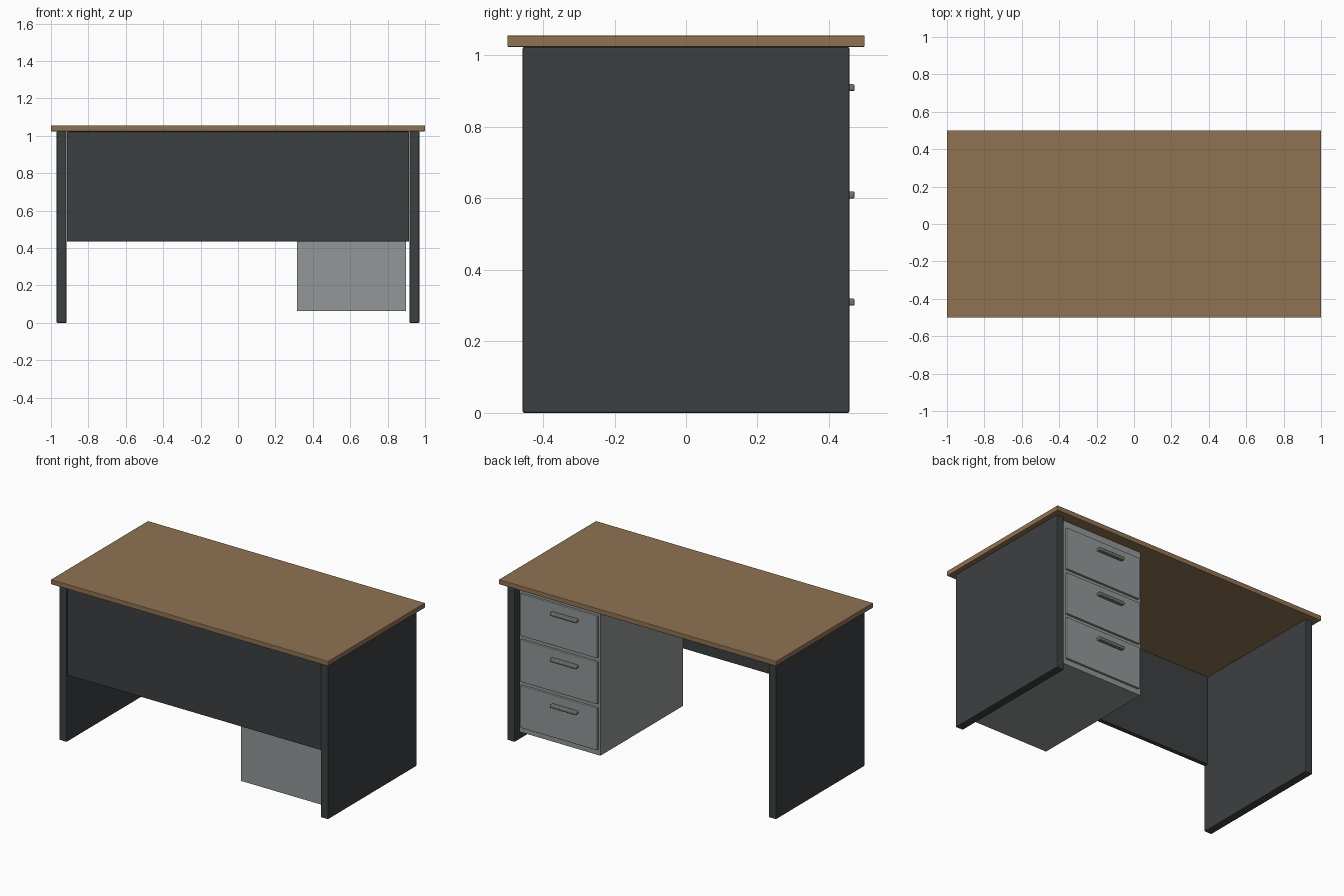
import bpy

if "Cube" in bpy.data.objects:
    bpy.data.objects.remove(bpy.data.objects["Cube"])


def material(name, rgb):
    m = bpy.data.materials.new(name)
    m.diffuse_color = (*rgb, 1)
    m.use_nodes = True
    m.node_tree.nodes["Principled BSDF"].inputs["Base Color"].default_value = m.diffuse_color
    return m


WOOD = material("wood", (0.28, 0.17, 0.087))
DARK = material("dark_panel", (0.046, 0.05, 0.053))
GREY = material("grey_metal", (0.29, 0.31, 0.31))
PULL = material("handle_metal", (0.17, 0.18, 0.18))


def box(name, x, y, z, mat, bevel=0.0, segments=2):
    """Box spanning the given (min, max) ranges, with optional soft edges."""
    bpy.ops.mesh.primitive_cube_add(
        size=1, location=[(a + b) / 2 for a, b in (x, y, z)])
    ob = bpy.context.object
    ob.name = name
    ob.scale = [b - a for a, b in (x, y, z)]
    bpy.ops.object.transform_apply(location=False, rotation=False, scale=True)
    ob.data.materials.append(mat)
    if bevel:
        mod = ob.modifiers.new("soft_edges", 'BEVEL')
        mod.width = bevel
        mod.segments = segments
    return ob


# Desk top
box("desk_top", (-1, 1), (-0.5, 0.5), (1.024, 1.056), WOOD, 0.003)

# Side panels
for side, x in (("left", (-0.97, -0.917)), ("right", (0.917, 0.97))):
    box(side + "_side_panel", x, (-0.457, 0.457), (0, 1.024), DARK, 0.005)

# Modesty panel across the front
box("modesty_panel", (-0.915, 0.915), (-0.452, -0.422), (0.435, 1.022), DARK, 0.004)

# Drawer cabinet
box("drawer_cabinet", (0.315, 0.898), (-0.42, 0.432), (0.063, 1.022), GREY)

# Drawer fronts with pull handles, facing the sitter
for i, name in enumerate(("lower", "middle", "upper")):
    z = 0.31 + 0.3 * i
    box(name + "_drawer_front", (0.33, 0.884), (0.42, 0.446),
        (z - 0.212, z + 0.064), GREY, 0.004)
    box(name + "_drawer_handle", (0.465, 0.655), (0.44, 0.472),
        (z - 0.01, z + 0.01), PULL, 0.006, 3)
